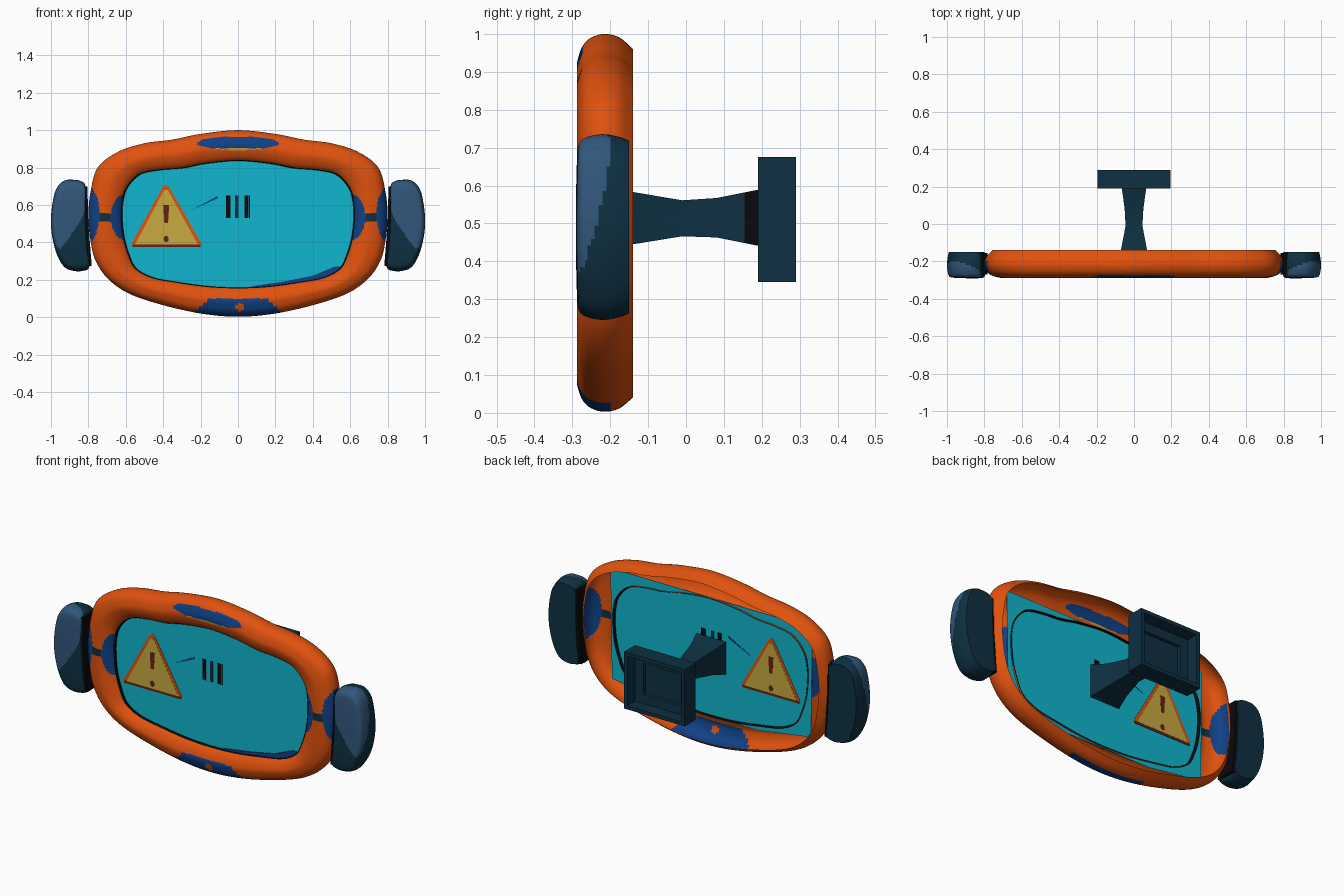
import bpy, bmesh, math
from mathutils import Vector

if "Cube" in bpy.data.objects:
    bpy.data.objects.remove(bpy.data.objects["Cube"])

COLOURS = {
    "orange": (0.75, 0.084, 0.0044), "screen teal": (0.005, 0.47, 0.62),
    "royal blue": (0.005, 0.053, 0.24), "warning yellow": (0.58, 0.40, 0.053),
    "dark navy": (0.0044, 0.030, 0.054), "steel blue": (0.032, 0.095, 0.20),
    "black": (0.003, 0.003, 0.004), "brown red": (0.13, 0.017, 0.007),
}
NAMES = list(COLOURS)
MATS = []
for n, c in COLOURS.items():
    m = bpy.data.materials.new(n)
    m.diffuse_color = (*c, 1)
    m.use_nodes = True
    m.node_tree.nodes["Principled BSDF"].inputs["Base Color"].default_value = m.diffuse_color
    MATS.append(m)
ORANGE, TEAL, BLUE, YELLOW, NAVY, STEEL, BLACK, BROWN = range(8)


def curve(points, n, closed=False):
    """Smooth curve through the points, n steps per span."""
    p = [Vector(q) for q in points]
    k, out = len(p), []
    for i in range(k if closed else k - 1):
        if closed:
            a, b, c, d = (p[(i + j) % k] for j in (-1, 0, 1, 2))
        else:
            a, b, c, d = (p[min(max(i + j, 0), k - 1)] for j in (-1, 0, 1, 2))
        for s in range(n):
            t = s / n
            out.append(0.5 * (2 * b + (c - a) * t + (2 * a - 5 * b + 4 * c - d) * t * t
                              + (3 * b - a - 3 * c + d) * t ** 3))
    if not closed:
        out.append(p[-1])
    return out


def finish(name, bm, colour, angle=40):
    bmesh.ops.recalc_face_normals(bm, faces=bm.faces)
    for f in bm.faces:
        f.material_index = colour(f.calc_center_median()) if callable(colour) else colour
    me = bpy.data.meshes.new(name)
    bm.to_mesh(me)
    bm.free()
    for m in MATS:
        me.materials.append(m)
    ob = bpy.data.objects.new(name, me)
    bpy.context.collection.objects.link(ob)
    bpy.ops.object.select_all(action='DESELECT')
    bpy.context.view_layer.objects.active = ob
    ob.select_set(True)
    bpy.ops.object.shade_smooth_by_angle(angle=math.radians(angle))
    return ob


def loft(name, rings, colour, caps=True, angle=40):
    """Skin closed rings of 3D points."""
    bm = bmesh.new()
    vs = [[bm.verts.new(p) for p in r] for r in rings]
    k = len(vs[0])
    for a, b in zip(vs, vs[1:]):
        for i in range(k):
            j = (i + 1) % k
            bm.faces.new((a[i], a[j], b[j], b[i]))
    if caps:
        bm.faces.new(vs[0])
        bm.faces.new(vs[-1])
    return finish(name, bm, colour, angle)


def plate(name, pts, half, colour, y):
    """Thin flat panel, visible from front and back."""
    return loft(name, [[(x, y + s * half, z) for x, z in pts] for s in (-1, 1)], colour)


def both(half):
    """Complete a right-hand outline to a closed symmetric one."""
    return half + [(-x, z) for x, z in half[-2:0:-1]]


# Frame: open-backed shell swept between an inner and an outer outline
outer = curve(both([(0, 1.0), (.2, .98), (.35, .95), (.5, .93), (.64, .885), (.75, .80), (.79, .66),
                    (.80, .53), (.79, .42), (.765, .31), (.70, .21), (.59, .13), (.42, .07),
                    (.2, .02), (0, .003)]), 12, True)
inner = curve(both([(0, .84), (.17, .825), (.3, .80), (.42, .79), (.53, .765), (.60, .69), (.622, .61),
                    (.625, .53), (.615, .43), (.59, .34), (.55, .26), (.46, .21), (.33, .185),
                    (.16, .162), (0, .155)]), 12, True)
section = curve([(0, -.225), (0, -.248), (.08, -.265), (.25, -.280), (.45, -.288), (.62, -.284),
                 (.81, -.272), (.94, -.25), (1, -.215), (.94, -.175), (.75, -.14)], 5)


def frame_paint(c):
    x, y, z = c
    ax = abs(x)
    if y < -.235:
        e = (x / .22) ** 2 + ((z - .93) / .036) ** 2
        if e < 1:
            return YELLOW if z < .903 else BLUE
    if y < -.2:
        if z < .1 and ax < .23 - (z - .03) * 1.1:
            return ORANGE if math.hypot(x - .01, z - .055) < .021 else BLUE
        if ((ax - .82) / .08) ** 2 + ((z - .55) / .16) ** 2 < 1:
            return BLUE
        if ((ax - .61) / .07) ** 2 + ((z - .535) / .12) ** 2 < 1:
            return BLUE
        if .6 < ax < .76 and abs(z - .535) < .02:
            return NAVY
    return ORANGE


loft("frame", [[(i.lerp(o, t).x, y, i.lerp(o, t).y) for i, o in zip(inner, outer)]
               for t, y in section], frame_paint, caps=False, angle=60)
# Dark seal where the frame meets the screen
loft("screen_seal", [[(p.x * s, y, .49 + (p.y - .49) * s) for p in inner]
                     for s, y in ((1.002, -.22), (.988, -.232), (.988, -.242), (1.002, -.25))],
     BLACK, caps=False)

# Screen and its printed details
SY = -.235
plate("screen", [(-.65, .84), (-.64, .2), (-.3, .15), (.3, .15), (.64, .2), (.65, .84)], .001, TEAL, SY)
plate("warning_border", [(-.57, .392), (-.56, .378), (-.205, .378), (-.195, .392), (-.37, .70), (-.385, .708),
                         (-.40, .70)], .003, ORANGE, SY)
plate("warning_base", [(-.565, .376), (-.2, .376), (-.2, .39), (-.565, .39)], .0035, BROWN, SY)
plate("warning_panel", [(-.55, .39), (-.215, .39), (-.375, .68), (-.395, .68)], .004, YELLOW, SY)
plate("warning_mark", [(-.40, .60), (-.368, .60), (-.374, .505), (-.394, .505)], .0048, BROWN, SY)
plate("warning_dot", [(-.384 + .014 * math.cos(a * math.pi / 4), .418 + .018 * math.sin(a * math.pi / 4))
                      for a in range(8)], .0048, BROWN, SY)
for i, (x, w) in enumerate(((-.052, .011), (-.006, .009), (.045, .011), (.062, .003))):
    plate(f"status_bar_{i}", [(x - w, .53), (x + w, .53), (x + w, .65), (x - w, .65)], .003,
          NAVY if i == 1 else BLACK, SY)
plate("screen_streak", [(-.25, .572), (-.11, .635), (-.11, .648)], .003, BLUE, SY)
plate("lower_trim", [(0, .15), (.1, .17), (.25, .192), (.4, .222), (.52, .272), (.57, .27), (.47, .2),
                     (.3, .17)], .003, BLUE, SY - .005)

# Side pads: rounded blocks with a black inner cushion
pad = curve([(.815, .70), (.84, .728), (.88, .735), (.93, .73), (.97, .69), (.99, .62), (1, .53),
             (.995, .44), (.97, .34), (.93, .27), (.88, .248), (.83, .248), (.795, .27), (.805, .37),
             (.812, .5), (.815, .6)], 5, True)
pad_depth = curve([(.93, -.15), (.975, -.18), (1, -.22), (.97, -.26), (.9, -.282), (.7, -.288),
                   (.35, -.29), (.03, -.29)], 4)


def pad_paint(c):
    limit = .59 + 4 * (c.y + .25) - (abs(c.x) - .9) * 1.5
    return STEEL if c.z > limit else NAVY


for side, sx in (("right", 1), ("left", -1)):
    loft(f"side_pad_{side}", [[(sx * (.85 + (p.x - .85) * s), y, .49 + (p.y - .49) * s) for p in pad]
                              for s, y in pad_depth], pad_paint, angle=50)
    plate(f"pad_cushion_{side}", [(sx * x, z) for x, z in
                                  ((.805, .7), (.83, .7), (.825, .5), (.82, .27), (.782, .275), (.80, .5))],
          .057, BLACK, -.212)

# Arm: waisted square tube from the screen to the wall box
arm = [(-.233, .095, .42, .61), (-.14, .07, .445, .583), (-.01, .045, .466, .561), (.08, .05, .463, .567),
       (.155, .06, .448, .582), (.195, .066, .44, .59)]
loft("mount_arm", [[(-w, y, a), (w, y, a), (w, y, b), (-w, y, b)] for y, w, a, b in arm],
     lambda c: BLACK if .156 < c.y < .19 and abs(c.x) > .05 else NAVY, angle=20)

# Wall box: hollow at the back with a stepped recess
bm = bmesh.new()
bmesh.ops.create_cube(bm, size=1)
for v in bm.verts:
    v.co = Vector((v.co.x * .39, .24 + v.co.y * .10, .51 + v.co.z * .33))
back = max(bm.faces, key=lambda f: f.calc_center_median().y)
for rim, depth in ((.03, .07), (.075, .02)):
    bmesh.ops.inset_individual(bm, faces=[back], thickness=rim)
    new = bmesh.ops.extrude_discrete_faces(bm, faces=[back])
    back = new["faces"][0]
    bmesh.ops.translate(bm, verts=back.verts, vec=(0, -depth, 0))
finish("mount_box", bm, NAVY, angle=20)
